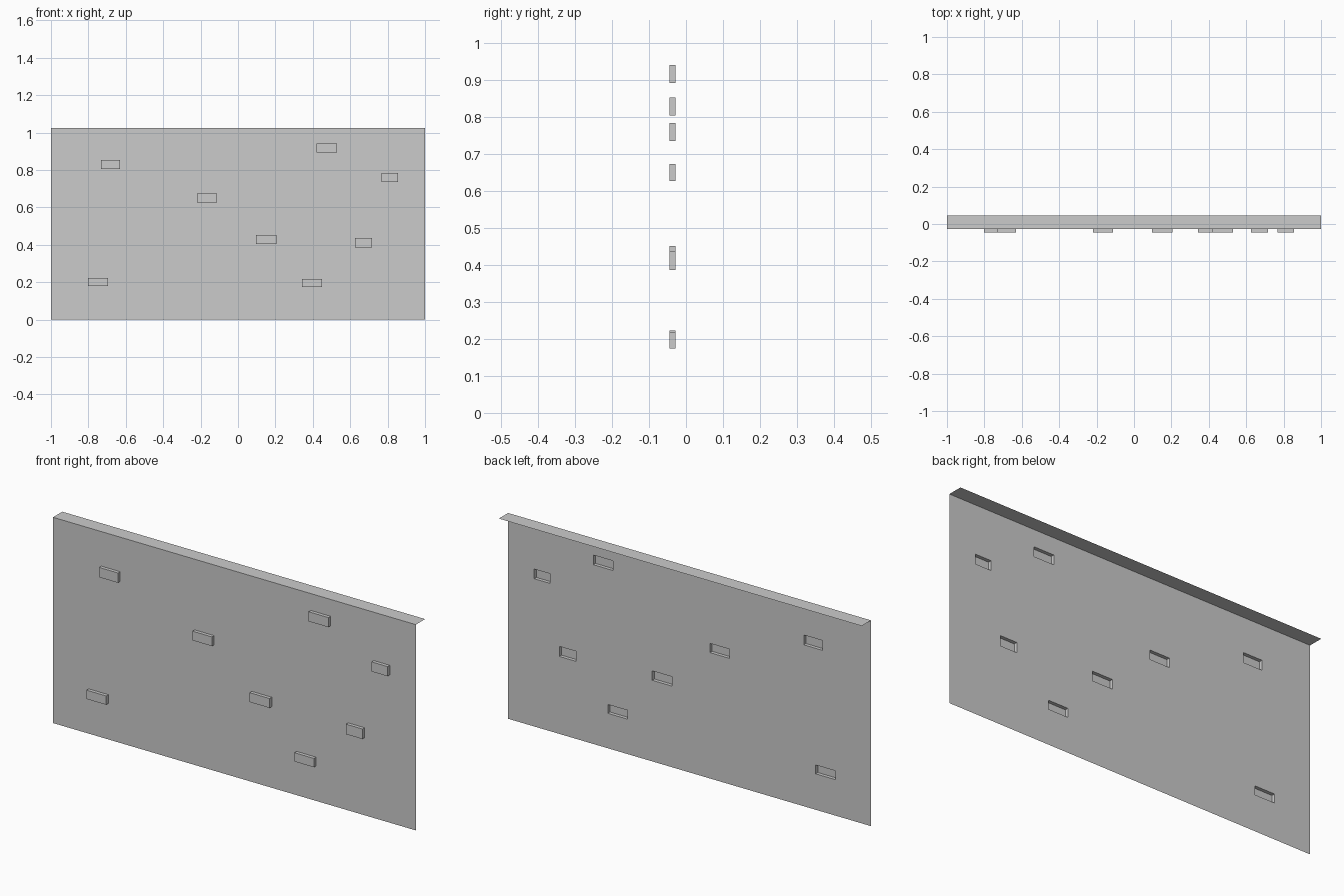
import bpy, bmesh
from mathutils import Vector

if "Cube" in bpy.data.objects:
    bpy.data.objects.remove(bpy.data.objects["Cube"])

WALL_Y, FRONT_Y, BACK_Y, TOP = -0.028, -0.045, 0.045, 1.025

# Raised bricks: x min, x max, z min, z max
BRICKS = [
    (-0.733, -0.630, 0.804, 0.853),
    (0.421, 0.530, 0.893, 0.941),
    (0.768, 0.856, 0.736, 0.784),
    (-0.220, -0.112, 0.627, 0.673),
    (0.096, 0.206, 0.404, 0.451),
    (0.626, 0.717, 0.386, 0.436),
    (-0.803, -0.695, 0.179, 0.223),
    (0.343, 0.450, 0.174, 0.218),
]


def finish(name, bm):
    mesh = bpy.data.meshes.new(name)
    bm.to_mesh(mesh)
    bm.free()
    obj = bpy.data.objects.new(name, mesh)
    bpy.context.collection.objects.link(obj)
    return obj


def quad(bm, *points):
    return bm.faces.new([bm.verts.new(p) for p in points])


# Thin wall sheet, cut along the brick edges and opened behind each brick
bm = bmesh.new()
quad(bm, (-1, WALL_Y, 0), (1, WALL_Y, 0), (1, WALL_Y, TOP), (-1, WALL_Y, TOP))
cuts = {(x, 'X') for b in BRICKS for x in b[:2]} | {(z, 'Z') for b in BRICKS for z in b[2:]}
for value, axis in sorted(cuts):
    normal = Vector((1, 0, 0)) if axis == 'X' else Vector((0, 0, 1))
    bmesh.ops.bisect_plane(bm, geom=bm.verts[:] + bm.edges[:] + bm.faces[:],
                           dist=1e-6, plane_co=normal * value, plane_no=normal)
holes = []
for f in bm.faces:
    c = f.calc_center_median()
    if any(x0 < c.x < x1 and z0 < c.z < z1 for x0, x1, z0, z1 in BRICKS):
        holes.append(f)
bmesh.ops.delete(bm, geom=holes, context='FACES')
finish("wall_sheet", bm)

# Horizontal ledge along the top, running backwards
bm = bmesh.new()
quad(bm, (-1, WALL_Y, TOP), (1, WALL_Y, TOP), (1, BACK_Y, TOP), (-1, BACK_Y, TOP))
finish("top_ledge", bm)

# Brick shells, open at the back
for i, (x0, x1, z0, z1) in enumerate(BRICKS, 1):
    bm = bmesh.new()
    bmesh.ops.create_cube(bm, size=1)
    bmesh.ops.scale(bm, vec=(x1 - x0, WALL_Y - FRONT_Y, z1 - z0), verts=bm.verts)
    bmesh.ops.translate(bm, vec=((x0 + x1) / 2, (WALL_Y + FRONT_Y) / 2, (z0 + z1) / 2),
                        verts=bm.verts)
    back = [f for f in bm.faces if f.normal.y > 0.5]
    bmesh.ops.delete(bm, geom=back, context='FACES')
    finish(f"raised_brick_{i}", bm)
